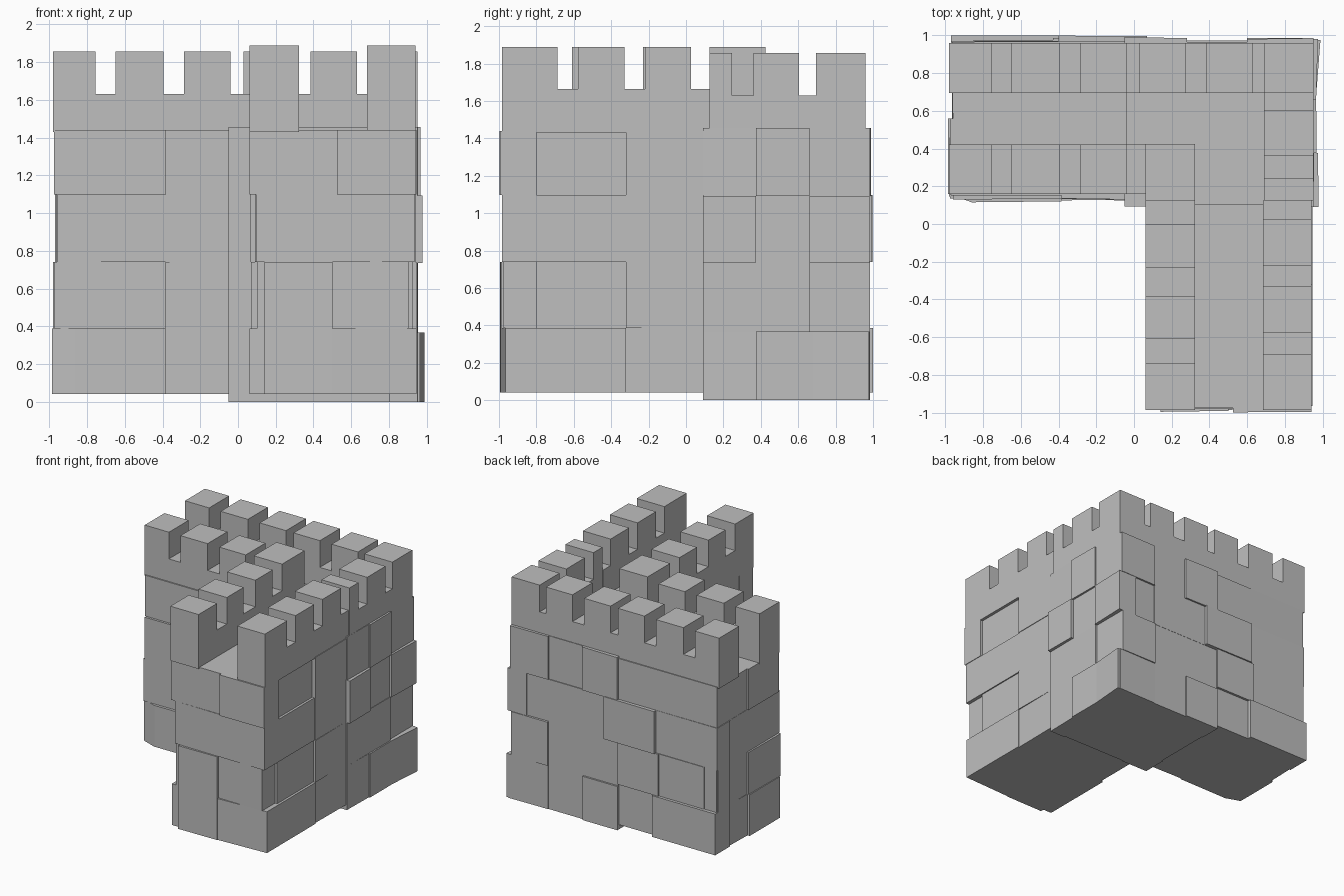
import bpy
import bmesh

stone = bpy.data.materials.new("stone_grey")
stone.diffuse_color = (0.52, 0.52, 0.52, 1)


def finish(name, bm):
    bmesh.ops.recalc_face_normals(bm, faces=bm.faces)
    mesh = bpy.data.meshes.new(name)
    bm.to_mesh(mesh)
    bm.free()
    mesh.materials.append(stone)
    obj = bpy.data.objects.new(name, mesh)
    bpy.context.collection.objects.link(obj)


def prism(bm, outline, offset):
    """Close an outline and sweep it by an offset."""
    a = [bm.verts.new(p) for p in outline]
    b = [bm.verts.new([p[i] + offset[i] for i in range(3)]) for p in outline]
    bm.faces.new(a)
    bm.faces.new(b[::-1])
    for i in range(len(a)):
        j = (i + 1) % len(a)
        bm.faces.new((a[i], b[i], b[j], a[j]))


def block(name, x0, x1, y0, y1, z0, z1):
    bm = bmesh.new()
    prism(bm, [(x0, y0, z0), (x1, y0, z0), (x1, y1, z0), (x0, y1, z0)], (0, 0, z1 - z0))
    finish(name, bm)


def wall(name, axis, inner, courses):
    """Stone facing: each course is (z0, z1, [(start, end, face_at_start, face_at_end)])."""
    bm = bmesh.new()
    for z0, z1, stones in courses:
        for s, e, ps, pe in stones:
            plan = [(s, inner), (s, ps), (e, pe), (e, inner)]
            outline = [(u, v, z0) if axis == "x" else (v, u, z0) for u, v in plan]
            prism(bm, outline, (0, 0, z1 - z0))
    finish(name, bm)


def parapet(name, axis, start, end, side0, side1, base, notch, top, gaps):
    """Crenellated wall: a notched profile extruded across its thickness."""
    prof = [(start, base), (start, top)]
    for g0, g1 in gaps:
        prof += [(g0, top), (g0, notch), (g1, notch), (g1, top)]
    prof += [(end, top), (end, base)]
    clean = [p for i, p in enumerate(prof) if i == 0 or p != prof[i - 1]]
    # a gap touching either end leaves no merlon there
    clean = [p for p in clean if not (p[1] == top and
             any(abs(p[0] - t) < 1e-6 and any(t in g for g in gaps) for t in (start, end)))]
    bm = bmesh.new()
    t = side1 - side0
    if axis == "x":
        prism(bm, [(u, side0, z) for u, z in clean], (0, t, 0))
    else:
        prism(bm, [(side0, u, z) for u, z in clean], (t, 0, 0))
    finish(name, bm)


# Solid cores with their walkways
block("left_wing_core", -0.95, 0.0, 0.16, 0.955, 0.04, 1.44)
block("front_wing_core", 0.10, 0.90, -0.95, 0.15, 0.04, 1.44)
block("corner_core", -0.04, 0.935, 0.10, 0.955, 0.0, 1.455)

# Course heights: wings stand slightly above the corner's footing
W = [0.04, 0.387, 0.74, 1.097, 1.44]
C = [0.0, 0.368, 0.735, 1.092, 1.455]

# Left wing facing
wall("left_wing_front_stones", "x", 0.3, [
    (W[0], W[1], [(-0.86, -0.385, 0.115, 0.12), (-0.985, -0.86, 0.16, 0.115), (-0.385, -0.05, 0.13, 0.125)]),
    (W[1], W[2], [(-0.975, -0.385, 0.135, 0.145), (-0.385, -0.05, 0.125, 0.13)]),
    (W[2], W[3], [(-0.96, -0.05, 0.13, 0.135)]),
    (W[3], W[4], [(-0.97, -0.385, 0.15, 0.15), (-0.385, -0.05, 0.135, 0.13)])])
wall("left_wing_end_stones", "y", -0.8, [
    (W[0], W[1], [(0.16, 0.56, -0.985, -0.985), (0.56, 0.965, -0.965, -0.955)]),
    (W[1], W[2], [(0.145, 0.56, -0.98, -0.975), (0.56, 0.97, -0.96, -0.965)]),
    (W[2], W[3], [(0.14, 0.96, -0.96, -0.965)]),
    (W[3], W[4], [(0.155, 0.56, -0.975, -0.975), (0.56, 0.965, -0.96, -0.965)])])
wall("left_wing_back_stones", "x", 0.8, [
    (W[0], W[1], [(-0.97, -0.385, 0.998, 1.0), (-0.385, -0.05, 0.965, 0.965)]),
    (W[1], W[2], [(-0.85, -0.43, 0.975, 0.975), (-0.97, -0.85, 0.96, 0.96), (-0.43, -0.05, 0.985, 0.985)]),
    (W[2], W[3], [(-0.97, -0.40, 0.97, 0.97), (-0.40, 0.07, 0.998, 0.995)]),
    (W[3], W[4], [(-0.96, -0.05, 0.965, 0.97)])])

# Front wing facing
wall("front_wing_end_stones", "x", -0.8, [
    (W[0], W[1], [(0.06, 0.145, -0.965, -0.965), (0.5, 0.94, -0.985, -0.965)]),
    (W[0], W[2], [(0.14, 0.5, -0.995, -0.99)]),
    (W[1], W[2], [(0.10, 0.14, -0.965, -0.965), (0.5, 0.905, -0.97, -0.975)]),
    (W[2], W[3], [(0.10, 0.935, -0.975, -0.985)]),
    (W[3], W[4], [(0.06, 0.525, -0.975, -0.975), (0.525, 0.94, -0.998, -0.995)])])
wall("front_wing_outer_stones", "y", 0.7, [
    (W[0], W[1], [(-0.965, -0.32, 0.945, 0.945), (-0.32, 0.09, 0.935, 0.94)]),
    (W[1], W[2], [(-0.975, -0.80, 0.905, 0.905), (-0.80, -0.32, 0.925, 0.925), (-0.32, 0.09, 0.945, 0.94)]),
    (W[2], W[3], [(-0.98, -0.32, 0.935, 0.935), (-0.32, 0.09, 0.94, 0.94)]),
    (W[3], W[4], [(-0.99, -0.80, 0.94, 0.94), (-0.80, -0.32, 0.915, 0.915), (-0.32, 0.09, 0.945, 0.945)])])
wall("front_wing_inner_stones", "y", 0.3, [
    (W[0], W[1], [(-0.965, -0.32, 0.06, 0.06), (-0.32, 0.1, 0.08, 0.08)]),
    (W[1], W[2], [(-0.965, -0.45, 0.105, 0.105), (-0.45, 0.1, 0.07, 0.07)]),
    (W[2], W[3], [(-0.975, -0.32, 0.095, 0.09), (-0.32, 0.1, 0.065, 0.065)]),
    (W[3], W[4], [(-0.975, -0.5, 0.065, 0.065), (-0.5, 0.1, 0.085, 0.08)])])

# Corner facing
wall("corner_outer_stones", "y", 0.8, [
    (C[0], C[1], [(0.09, 0.375, 0.95, 0.955), (0.375, 0.68, 0.965, 0.965), (0.68, 0.975, 0.965, 0.988)]),
    (C[1], C[2], [(0.09, 0.66, 0.95, 0.955), (0.66, 0.975, 0.94, 0.94)]),
    (C[2], C[3], [(0.09, 0.375, 0.978, 0.975), (0.375, 0.66, 0.95, 0.95), (0.66, 0.98, 0.965, 0.975)]),
    (C[3], C[4], [(0.09, 0.375, 0.95, 0.955), (0.375, 0.66, 0.968, 0.965), (0.66, 0.96, 0.95, 0.95)])])
wall("corner_back_stones", "x", 0.8, [
    (C[0], C[1], [(-0.05, 0.275, 0.985, 0.985), (0.275, 0.6, 0.97, 0.97), (0.6, 0.965, 0.975, 0.98)]),
    (C[1], C[2], [(-0.05, 0.6, 0.97, 0.97), (0.6, 0.94, 0.985, 0.985)]),
    (C[2], C[3], [(0.07, 0.6, 0.972, 0.972), (0.6, 0.965, 0.965, 0.97)]),
    (C[3], C[4], [(-0.05, 0.28, 0.99, 0.985), (0.28, 0.6, 0.965, 0.965), (0.6, 0.95, 0.98, 0.985)])])
block("inner_corner_stones", -0.05, 0.2, 0.093, 0.3, 0.0, 1.455)

# Crenellated parapets
LOW, TALL = (1.43, 1.63, 1.855), (1.43, 1.665, 1.888)
left_gaps = [(-0.755, -0.648), (-0.395, -0.285)]
parapet("back_parapet", "x", -0.98, 0.95, 0.695, 0.96, *LOW,
        left_gaps + [(-0.04, 0.03), (0.275, 0.385), (0.63, 0.69)])
parapet("left_wing_front_parapet", "x", -0.98, 0.06, 0.16, 0.422, *LOW, left_gaps + [(-0.04, 0.06)])
parapet("corner_outer_parapet", "y", 0.125, 0.695, 0.69, 0.95, *LOW, [(0.245, 0.36), (0.605, 0.695)])
parapet("front_wing_outer_parapet", "y", -0.985, 0.125, 0.683, 0.94, *TALL,
        [(-0.688, -0.577), (-0.33, -0.22), (0.027, 0.125)])
parapet("front_wing_inner_parapet", "y", -0.985, 0.425, 0.06, 0.323, *TALL,
        [(-0.74, -0.61), (-0.385, -0.23), (0.0, 0.125)])
